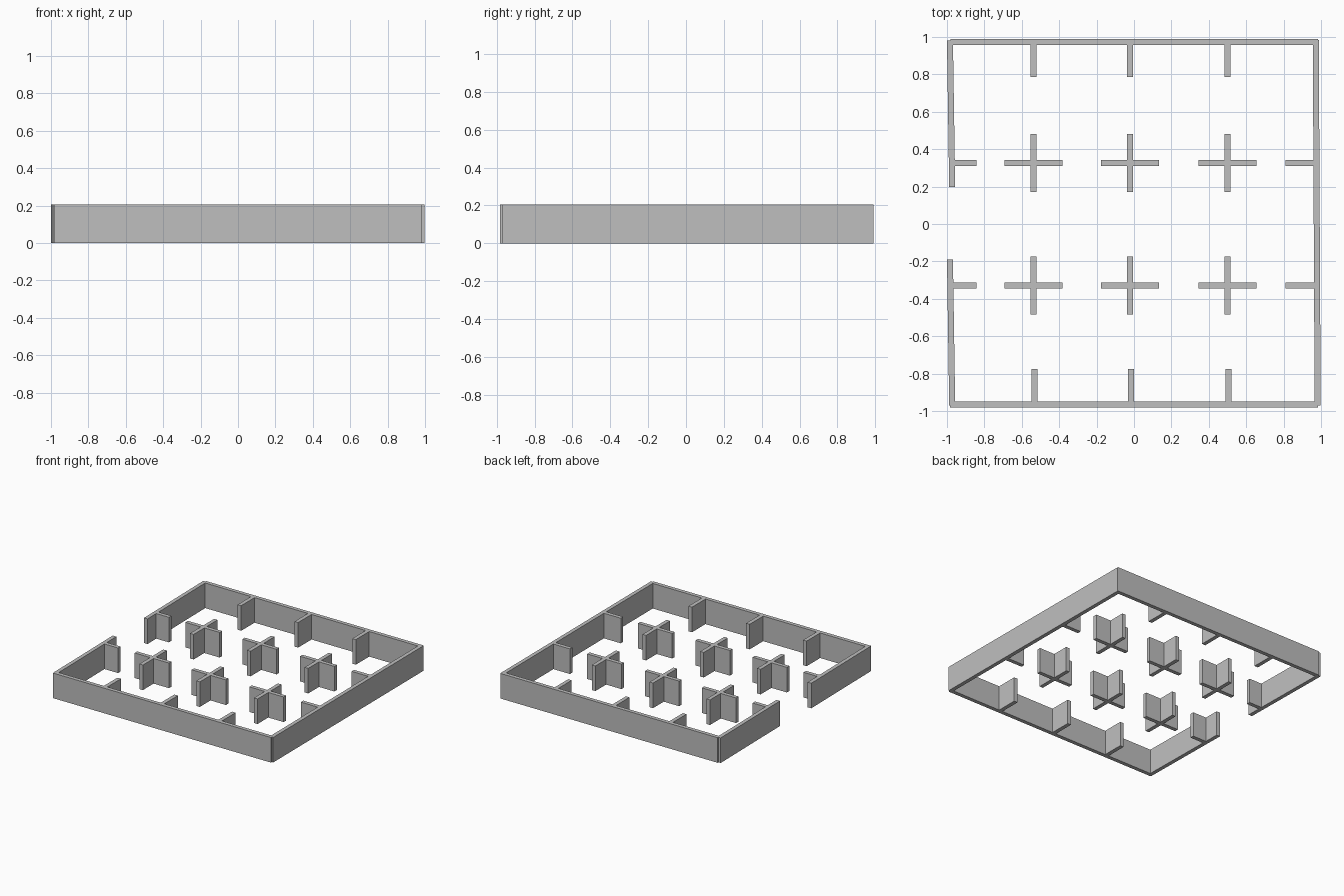
import bpy
import bmesh

HEIGHT = 0.205
T = 0.016  # half thickness of a panel

cube = bpy.data.objects.get("Cube")
if cube:
    bpy.data.objects.remove(cube, do_unlink=True)

grey = bpy.data.materials.new("plain grey")
grey.use_nodes = True
colour = (0.52, 0.52, 0.52, 1)
grey.diffuse_color = colour
grey.node_tree.nodes["Principled BSDF"].inputs["Base Color"].default_value = colour


def prism(name, outline):
    """Extrude a counter-clockwise floor outline to the wall height."""
    bm = bmesh.new()
    base = bm.faces.new([bm.verts.new((x, y, 0)) for x, y in outline])
    top = bmesh.ops.extrude_face_region(bm, geom=[base])["geom"]
    bmesh.ops.translate(bm, vec=(0, 0, HEIGHT),
                        verts=[v for v in top if isinstance(v, bmesh.types.BMVert)])
    bmesh.ops.recalc_face_normals(bm, faces=bm.faces)
    mesh = bpy.data.meshes.new(name)
    bm.to_mesh(mesh)
    bm.free()
    mesh.materials.append(grey)
    obj = bpy.data.objects.new(name, mesh)
    bpy.context.collection.objects.link(obj)


def panel_x(name, x0, x1, y):
    prism(name, [(x0, y - T), (x1, y - T), (x1, y + T), (x0, y + T)])


def panel_y(name, x_low, x_high, y0, y1):
    """Panel running along y that may lean sideways in plan."""
    prism(name, [(x_low - T, y0), (x_low + T, y0), (x_high + T, y1), (x_high - T, y1)])


def cross(name, cx, cy, reach=0.155):
    outline = []
    for dx, dy in ((1, 0), (0, 1), (-1, 0), (0, -1)):
        for along, side in ((reach, -T), (reach, T), (T, T)):
            outline.append((cx + dx * along - dy * side, cy + dy * along + dx * side))
    prism(name, outline)


# Outer walls, with a doorway in the right-hand side wall
panel_x("back_wall", -0.98, 0.985, 0.974)
panel_x("front_wall", -0.985, 0.985, -0.966)
panel_y("left_wall", 0.982, 0.972, -0.97, 0.985)
panel_y("right_wall_front", -0.972, -0.984, -0.97, -0.19)
panel_y("right_wall_back", -0.972, -0.984, 0.197, 0.98)

# Short dividers on the side walls
for row, y in (("front", -0.33), ("back", 0.327)):
    panel_x("right_divider_" + row, -0.97, -0.843, y)
    panel_x("left_divider_" + row, 0.81, 0.97, y)

# Columns of dividers: wall stubs and free-standing crosses
for i, x in enumerate((-0.537, -0.022, 0.5)):
    panel_y(f"back_divider_{i}", x, x, 0.785, 0.97)
    panel_y(f"front_divider_{i}", x + 0.005, x + 0.005, -0.96, -0.775)
    for row, y in (("front", -0.33), ("back", 0.325)):
        cross(f"{row}_cross_{i}", x, y)
